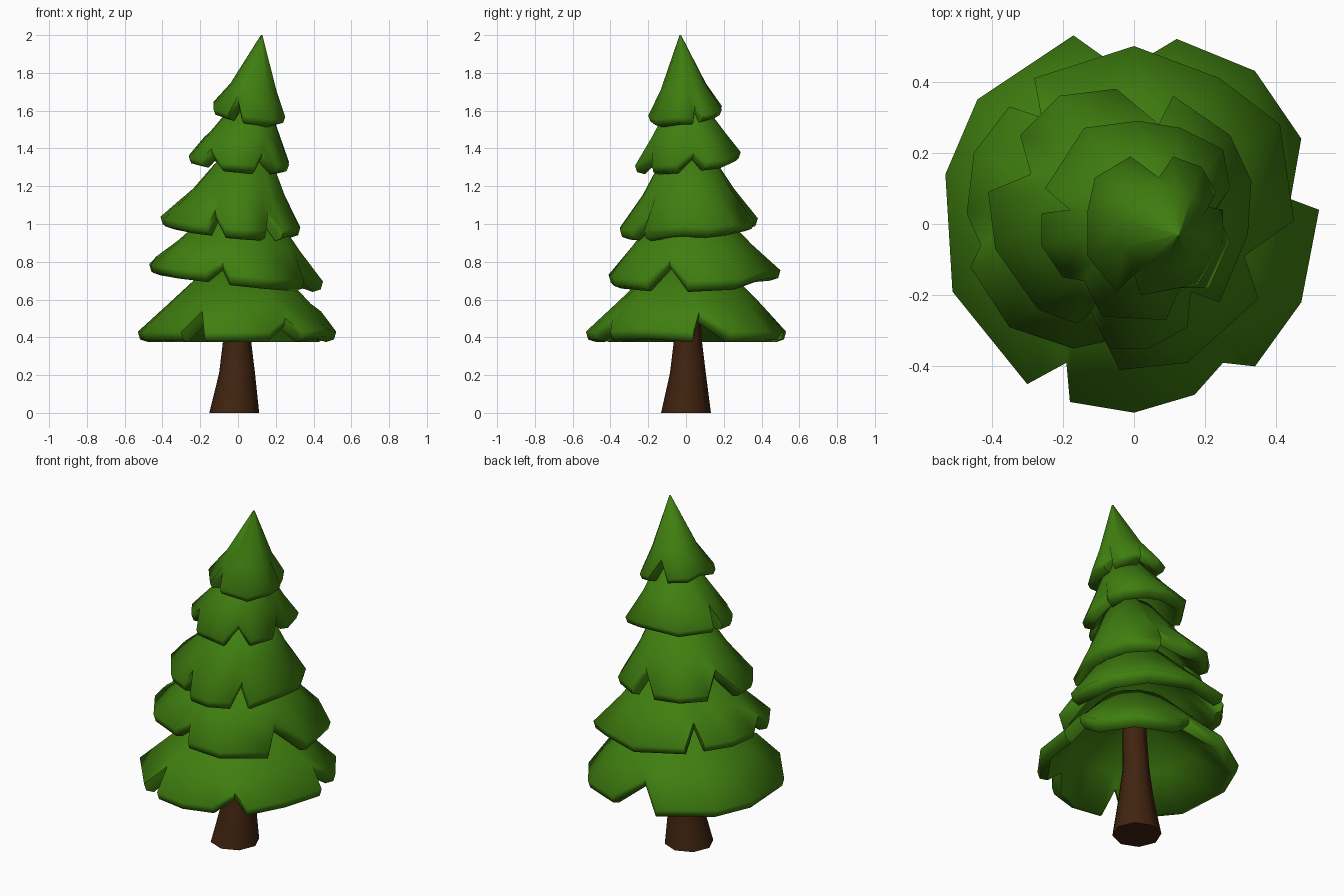
import bpy
import bmesh
import math
from mathutils import Vector

if "Cube" in bpy.data.objects:
    bpy.data.objects.remove(bpy.data.objects["Cube"], do_unlink=True)


def flat_material(name, colour):
    material = bpy.data.materials.new(name)
    material.use_nodes = True
    material.diffuse_color = colour
    shader = material.node_tree.nodes["Principled BSDF"]
    shader.inputs["Base Color"].default_value = colour
    shader.inputs["Roughness"].default_value = 0.9
    return material


needle_green = flat_material("needle green", (0.05, 0.21, 0.005, 1))
bark_brown = flat_material("bark brown", (0.052, 0.017, 0.005, 1))


def loft(name, rings, material, smooth_angle):
    """Skin a stack of matching closed rings and cap both ends."""
    mesh = bpy.data.meshes.new(name)
    bm = bmesh.new()
    loops = [[bm.verts.new(point) for point in ring] for ring in rings]
    count = len(loops[0])
    for upper, lower in zip(loops, loops[1:]):
        for i in range(count):
            j = (i + 1) % count
            bm.faces.new((upper[i], upper[j], lower[j], lower[i]))
    bm.faces.new(loops[0])
    bm.faces.new(loops[-1])
    bmesh.ops.recalc_face_normals(bm, faces=bm.faces)
    bm.to_mesh(mesh)
    bm.free()
    mesh.materials.append(material)
    obj = bpy.data.objects.new(name, mesh)
    bpy.context.collection.objects.link(obj)
    bpy.ops.object.select_all(action="DESELECT")
    obj.select_set(True)
    bpy.context.view_layer.objects.active = obj
    bpy.ops.object.shade_smooth_by_angle(angle=math.radians(smooth_angle))
    return obj


def branch_tier(name, outline, rim_z, tilt, top, top_radius, flare, lip=0.055):
    """Hollow skirt: plan outline in hundredths, notches lifted up the slope."""
    plan = [Vector((x, y, 0)) / 100 for x, y in outline]
    count = len(plan)
    centre = sum(plan, Vector()) / count
    reach = [(point - centre).length for point in plan]
    # Radii with the notches filled in, then averaged, keep the upper slope even
    filled = [max(reach[i], (reach[i - 1] + reach[(i + 1) % count]) / 2) for i in range(count)]
    top = Vector(top)
    spread, drop = flare
    crown, waist, rim, under, inner_lip, inner_waist, inner_crown = ([] for _ in range(7))
    for i, point in enumerate(plan):
        outward = (point - centre).normalized()
        notch = min(filled[i] - reach[i], 0.1)
        edge_z = rim_z + tilt[0] * point.x + tilt[1] * point.y
        head = top + outward * top_radius
        even = (filled[i - 1] + 2 * filled[i] + filled[(i + 1) % count]) / 4
        full = centre + outward * even
        full.z = edge_z
        middle = head.lerp(full, spread)
        middle.z = head.z + (edge_z - head.z) * drop
        edge = point.copy()
        edge.z = edge_z + min(notch * 1.25, 0.11)
        crown.append(head)
        waist.append(middle)
        rim.append(edge)
        under.append(edge - outward * 0.012 - Vector((0, 0, lip * 0.75)))
        inner_lip.append(edge - outward * 0.055 - Vector((0, 0, lip)))
        inner_waist.append(middle - outward * 0.045 - Vector((0, 0, 0.03)))
        inner_crown.append(head - outward * top_radius * 0.4 - Vector((0, 0, 0.05)))
    rings = [crown, waist, rim, under, inner_lip, inner_waist, inner_crown]
    return loft(name, rings, needle_green, 70)


# Widest skirt of branches at the bottom
branch_tier(
    "bottom_branches",
    [(-17, 53), (-44, 35), (-53, 14), (-51, -19), (-30, -45), (-19, -39),
     (-18, -50), (0, -53), (17, -48), (25, -39), (34, -40), (47, -22),
     (52, 4), (44, 7), (47, 24), (34, 43), (12, 52), (-3, 43)],
    rim_z=0.43, tilt=(0, 0), top=(0.02, 0.02, 0.76), top_radius=0.2, flare=(0.55, 0.55))

# Second skirt, leaning slightly
branch_tier(
    "lower_branches",
    [(-28, 41), (-26, 30), (-35, 33), (-45, 20), (-47, 3), (-43, -6),
     (-46, -12), (-35, -29), (-17, -35), (-8, -33), (-4, -41), (15, -39),
     (35, -21), (31, -9), (45, 1), (41, 28), (24, 41), (0, 50)],
    rim_z=0.74, tilt=(-0.1, 0.03), top=(0.02, 0.02, 1.06), top_radius=0.17, flare=(0.52, 0.55))

# Middle skirt
branch_tier(
    "middle_branches",
    [(-21, 36), (-32, 25), (-29, 14), (-41, 9), (-39, -7), (-27, -24),
     (-16, -28), (-12, -25), (-7, -35), (4, -35), (15, -29), (16, -19),
     (24, -22), (32, -3), (33, 12), (27, 25), (11, 36), (7, 28), (-5, 38)],
    rim_z=1.0, tilt=(-0.08, 0.07), top=(0.04, 0.01, 1.36), top_radius=0.13, flare=(0.48, 0.54))

# Fourth skirt
branch_tier(
    "upper_branches",
    [(-14, 27), (-25, 10), (-18, 4), (-26, 3), (-26, -6), (-20, -15),
     (-14, -16), (-9, -26), (9, -27), (13, -18), (21, -18), (27, -5),
     (23, 4), (27, 10), (25, 21), (13, 27), (1, 29)],
    rim_z=1.34, tilt=(-0.08, 0.09), top=(0.07, 0, 1.64), top_radius=0.09, flare=(0.52, 0.54), lip=0.045)

# Pointed crown with an off-centre tip
branch_tier(
    "crown_branches",
    [(-1, 19), (-11, 13), (-13, 4), (-13, -9), (-5, -19), (0, -14),
     (2, -20), (18, -17), (25, -5), (25, 4), (20, 5), (23, 9),
     (19, 16), (11, 19), (7, 13)],
    rim_z=1.6, tilt=(-0.15, 0.12), top=(0.125, -0.03, 2), top_radius=0.004, flare=(0.6, 0.68), lip=0.04)

# Tapered trunk with a flared foot
trunk_rings = []
for x, y, z, radius in [(-0.02, 0, 0, 0.132), (-0.005, 0.01, 0.21, 0.095),
                        (-0.005, 0.01, 0.4, 0.072), (0.01, 0.01, 0.74, 0.06)]:
    angles = [math.tau * k / 8 for k in range(8)]
    trunk_rings.append([(x + radius * math.cos(a), y + radius * math.sin(a), z) for a in angles])
loft("trunk", trunk_rings, bark_brown, 60)
